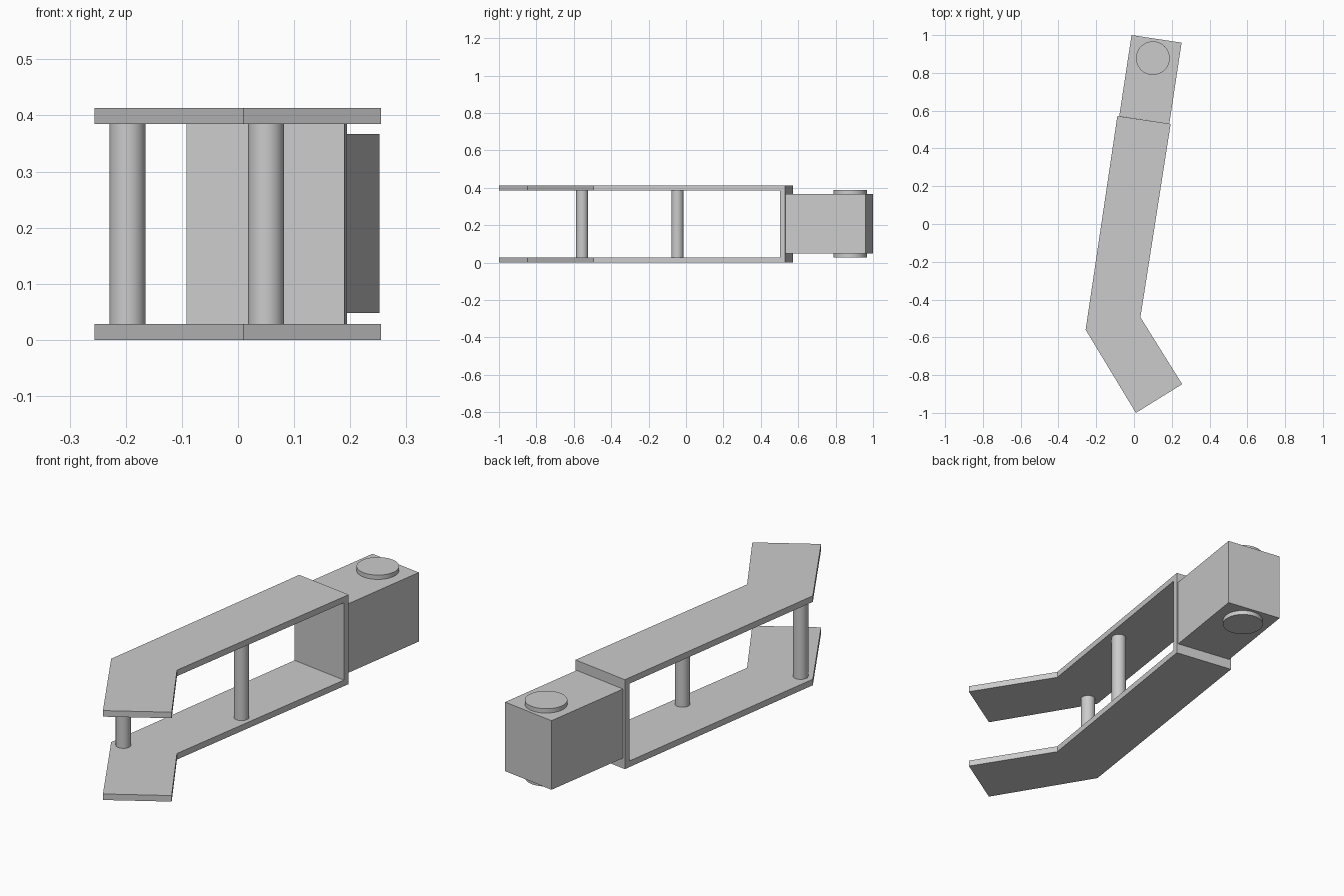
import bpy, bmesh
from mathutils import Vector

if "Cube" in bpy.data.objects:
    bpy.data.objects.remove(bpy.data.objects["Cube"])

HEIGHT = 0.413
PLATE = 0.028


def prism(name, outline, z0, z1):
    bm = bmesh.new()
    face = bm.faces.new([bm.verts.new((x, y, z0)) for x, y in outline])
    ext = bmesh.ops.extrude_face_region(bm, geom=[face])
    top = [v for v in ext["geom"] if isinstance(v, bmesh.types.BMVert)]
    bmesh.ops.translate(bm, verts=top, vec=(0, 0, z1 - z0))
    bmesh.ops.recalc_face_normals(bm, faces=bm.faces)
    mesh = bpy.data.meshes.new(name)
    bm.to_mesh(mesh)
    bm.free()
    obj = bpy.data.objects.new(name, mesh)
    bpy.context.collection.objects.link(obj)
    return obj


def cylinder(name, x, y, radius, z0, z1):
    bpy.ops.mesh.primitive_cylinder_add(vertices=64, radius=radius, depth=z1 - z0,
                                        location=(x, y, (z0 + z1) / 2))
    bpy.context.object.name = name
    bpy.ops.object.shade_smooth_by_angle()


# C-shaped bracket: bent outline with the space between the plates cut away
end_left, end_right = Vector((-0.088, 0.572)), Vector((0.194, 0.53))
bracket = prism("bent_bracket", [end_left, end_right, (0.034, -0.494), (0.255, -0.848),
                                 (0.01, -1.0), (-0.256, -0.56)], 0, HEIGHT)
across = (end_right - end_left).normalized()
back = Vector((across.y, -across.x))
a = end_left + back * PLATE - across * 0.5
b = end_right + back * PLATE + across * 0.5
cutter = prism("slot_cutter", [a, b, b + back * 2, a + back * 2], PLATE, HEIGHT - PLATE)
cutter.hide_render = True
cut = bracket.modifiers.new("slot", "BOOLEAN")
cut.operation = "DIFFERENCE"
cut.solver = "EXACT"
cut.object = cutter
bpy.context.view_layer.objects.active = bracket
bpy.ops.object.modifier_apply(modifier=cut.name)
bpy.data.objects.remove(cutter)

# Solid end block
prism("end_block", [(-0.013, 1.0), (0.252, 0.96), (0.187, 0.531), (-0.078, 0.571)],
      0.048, 0.367)

# Pivot discs on both faces of the block
cylinder("pivot_disc_top", 0.10, 0.878, 0.089, 0.36, 0.387)
cylinder("pivot_disc_bottom", 0.10, 0.878, 0.089, 0.028, 0.055)

# Spacer rods between the plates
for i, (x, y) in enumerate([(-0.197, -0.555), (0.05, -0.046)]):
    cylinder(f"spacer_rod_{i + 1}", x, y, 0.032, PLATE, HEIGHT - PLATE)
